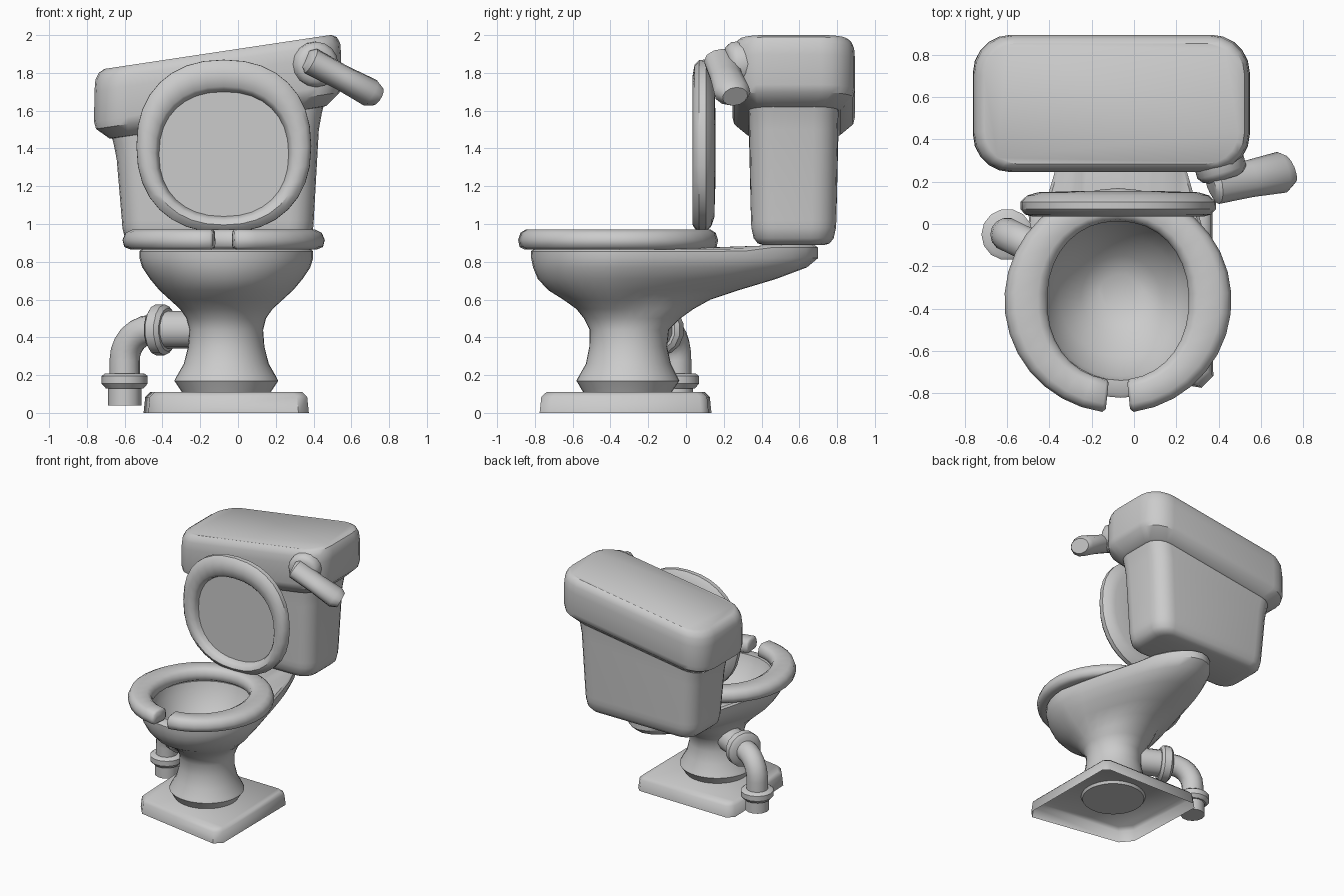
import bpy, bmesh, math
from mathutils import Vector

if "Cube" in bpy.data.objects:
    bpy.data.objects.remove(bpy.data.objects["Cube"])


def loft(name, rings, cap0=True, cap1=True, angle=40):
    """Skin a list of equally long closed rings into one object."""
    bm = bmesh.new()
    vs = [[bm.verts.new(p) for p in ring] for ring in rings]
    n = len(vs[0])
    for a, b in zip(vs, vs[1:]):
        for i in range(n):
            j = (i + 1) % n
            bm.faces.new((a[i], a[j], b[j], b[i]))
    if cap0:
        bm.faces.new(vs[0][::-1])
    if cap1:
        bm.faces.new(vs[-1])
    bmesh.ops.recalc_face_normals(bm, faces=bm.faces)
    me = bpy.data.meshes.new(name)
    bm.to_mesh(me)
    bm.free()
    ob = bpy.data.objects.new(name, me)
    bpy.context.collection.objects.link(ob)
    bpy.ops.object.select_all(action='DESELECT')
    ob.select_set(True)
    bpy.context.view_layer.objects.active = ob
    bpy.ops.object.shade_smooth_by_angle(angle=math.radians(angle))
    return ob


def oval(t, rx, ry, power=2.0):
    """Point on a superellipse."""
    c, s = math.cos(t), math.sin(t)
    e = 2 / power
    return (rx * math.copysign(abs(c) ** e, c), ry * math.copysign(abs(s) ** e, s))


def turn(n):
    return [2 * math.pi * i / n for i in range(n)]


def tube(name, pts, radii, ref, n=14, wide=1.0):
    """Tube along a path; ref is never parallel to it, wide stretches it sideways to ref."""
    pts = [Vector(p) for p in pts]
    ref = Vector(ref)
    rings = []
    for i, p in enumerate(pts):
        d = (pts[min(i + 1, len(pts) - 1)] - pts[max(i - 1, 0)]).normalized()
        u = d.cross(ref).normalized()
        v = d.cross(u)
        rings.append([p + radii[i] * (wide * math.cos(t) * u + math.sin(t) * v) for t in turn(n)])
    return loft(name, rings)


# base plate: chamfered slab, open underneath
outline = [(-.475, -.56), (-.40, -.65), (.32, -.775), (.375, -.72),
           (.37, .08), (.33, .12), (-.45, .135), (-.50, .09)]
mid = Vector((-.06, -.32))


def plate_ring(scale, z):
    return [(*(mid + (Vector(p) - mid) * scale), z) for p in outline]


loft("base_plate", [plate_ring(1, 0), plate_ring(.98, .085), plate_ring(.92, .11)], cap0=False, angle=50)

# pedestal and bowl: (z, half width, front y, back y), up the outside then down the inside
levels = [(.09, .225, -.535, -.085), (.11, .235, -.545, -.075), (.17, .275, -.58, -.035),
          (.19, .265, -.57, -.045), (.26, .225, -.53, -.08), (.35, .202, -.512, -.10),
          (.44, .195, -.51, -.09), (.50, .21, -.54, -.03), (.55, .245, -.58, .04),
          (.60, .30, -.65, .13), (.65, .355, -.73, .28), (.71, .405, -.785, .48),
          (.77, .445, -.81, .64), (.82, .46, -.82, .70), (.855, .46, -.822, .70),
          (.868, .445, -.805, .68), (.868, .375, -.74, .03), (.80, .36, -.72, .01),
          (.68, .29, -.63, -.06), (.58, .19, -.51, -.15), (.53, .10, -.42, -.24)]
rings = []
for k, (z, w, yf, yb) in enumerate(levels):
    yc = -.31 if z < .55 else -.35
    ring = []
    for t in turn(36):
        x, y = w * math.cos(t), math.sin(t)
        if 8 < k < 16 and y > 0:      # the arm to the cistern narrows
            x *= 1 - .18 * math.sin(math.pi * min(y, .7) / 1.4)
        y = yc + (y * (yb - yc) if y > 0 else y * (yc - yf))
        lift = .02 * min(max((y - .3) / .15, 0), 1) if z > .85 else 0
        ring.append((-.062 + x, y, z + lift))
    rings.append(ring)
loft("pedestal_bowl", rings)

# seat: rounded profile (0 = inner edge, 1 = outer edge) swept round, split at the front
profile = [(0, .92), (.05, .952), (.22, .972), (.75, .97), (.92, .953),
           (1, .915), (.95, .878), (.8, .866), (.15, .866), (0, .885)]
gap, steps = math.radians(8), 32
stations = [(-math.pi / 2 + gap + (2 * math.pi - 2 * gap) * i / steps, 1) for i in range(steps + 1)]
stations = [(stations[0][0] - .03, .8)] + stations + [(stations[-1][0] + .03, .8)]
rings = []
for t, k in stations:
    ix, iy = oval(t, .335, .375, 2.15)
    ox, oy = oval(t, .537, .532)
    ring = []
    for u, z in profile:
        u, z = .5 + (u - .5) * k, .919 + (z - .919) * k
        ring.append((-.076 + ix + (ox - ix) * u, -.362 + iy + (oy - iy) * u, z))
    rings.append(ring)
loft("seat", rings, angle=60)

# raised lid: (depth y, half width, half height, centre z), from the back to the sunk front panel
lid = [(.155, .22, .21, 1.40), (.15, .38, .37, 1.405), (.135, .43, .42, 1.41), (.105, .463, .458, 1.412),
       (.07, .462, .457, 1.412), (.045, .44, .432, 1.41), (.035, .405, .395, 1.39), (.045, .365, .355, 1.373),
       (.065, .35, .338, 1.37), (.095, .343, .33, 1.37)]
loft("lid", [[(-.075 + x, y, zc + z) for x, z in (oval(t, w, h, 2.25) for t in turn(32))]
             for y, w, h, zc in lid])


# cistern: rounded rectangles (z, half width, half depth, corner), top leaning to one side
def rounded(hx, hy, r, steps=5):
    pts = []
    for q, (sx, sy) in enumerate(((1, 1), (-1, 1), (-1, -1), (1, -1))):
        for i in range(steps + 1):
            a = math.pi / 2 * (q + i / steps)
            pts.append((sx * (hx - r) + r * math.cos(a), sy * (hy - r) + r * math.sin(a)))
    return pts


def cistern(name, sections, angle=35):
    rings = []
    for z, hx, hy, r in sections:
        lean = .15 * min(max((z - 1.02) / .4, 0), 1)
        rings.append([(-.107 + x, .57 + y, z + lean * x) for x, y in rounded(hx, hy, r)])
    return loft(name, rings, angle=angle)


cistern("tank", [(.888, .42, .16, .08), (.897, .46, .19, .10), (.925, .492, .212, .12),
                 (.98, .505, .224, .13), (1.02, .508, .226, .13), (1.42, .535, .234, .13),
                 (1.50, .55, .236, .13), (1.58, .57, .24, .13)], 45)
cistern("tank_cover", [(1.535, .55, .23, .13), (1.54, .575, .25, .14), (1.60, .645, .315, .17),
                       (1.64, .655, .325, .18), (1.80, .653, .325, .18), (1.86, .648, .32, .18),
                       (1.895, .63, .305, .17), (1.911, .60, .285, .15)])

# flush handle: disc and lever
hub, axis = Vector((.41, .265, 1.845)), Vector((.27, -.96, -.03)).normalized()
tube("handle_disc", [hub + axis * d for d in (-.04, .02, .045, .055)], [.12, .12, .10, .075], (0, 0, 1), 16)
tube("handle_lever", [(.365, .18, 1.872), (.385, .187, 1.863), (.55, .215, 1.775), (.70, .245, 1.695), (.735, .26, 1.675)],
     [.05, .072, .068, .076, .055], (0, 0, 1), 12, 1.3)

# drain pipe: elbow, wider stub into the pedestal, two collars
run = Vector((.9, -.437, 0)).normalized()
side = run.cross(Vector((0, 0, 1)))


def at(s, z):
    return Vector((-.6, -.05, z)) + run * s


bend = [at(.16 * (1 - math.cos(a)), .28 + .16 * math.sin(a))
        for a in (math.pi / 2 * i / 6 for i in range(7))]
tube("pipe_elbow", [at(0, .17)] + bend + [at(.24, .44)], [.08] * 9, side)
tube("pipe_foot", [at(0, .04), at(0, .16)], [.088, .088], side)
tube("pipe_stub", [at(.2, .44), at(.46, .44)], [.1, .1], side)
tube("lower_collar", [at(0, z) for z in (.13, .155, .195, .208)], [.10, .122, .122, .105], side)
tube("upper_collar", [at(s, .44) for s in (.165, .185, .235, .255)], [.11, .135, .135, .115], side)
